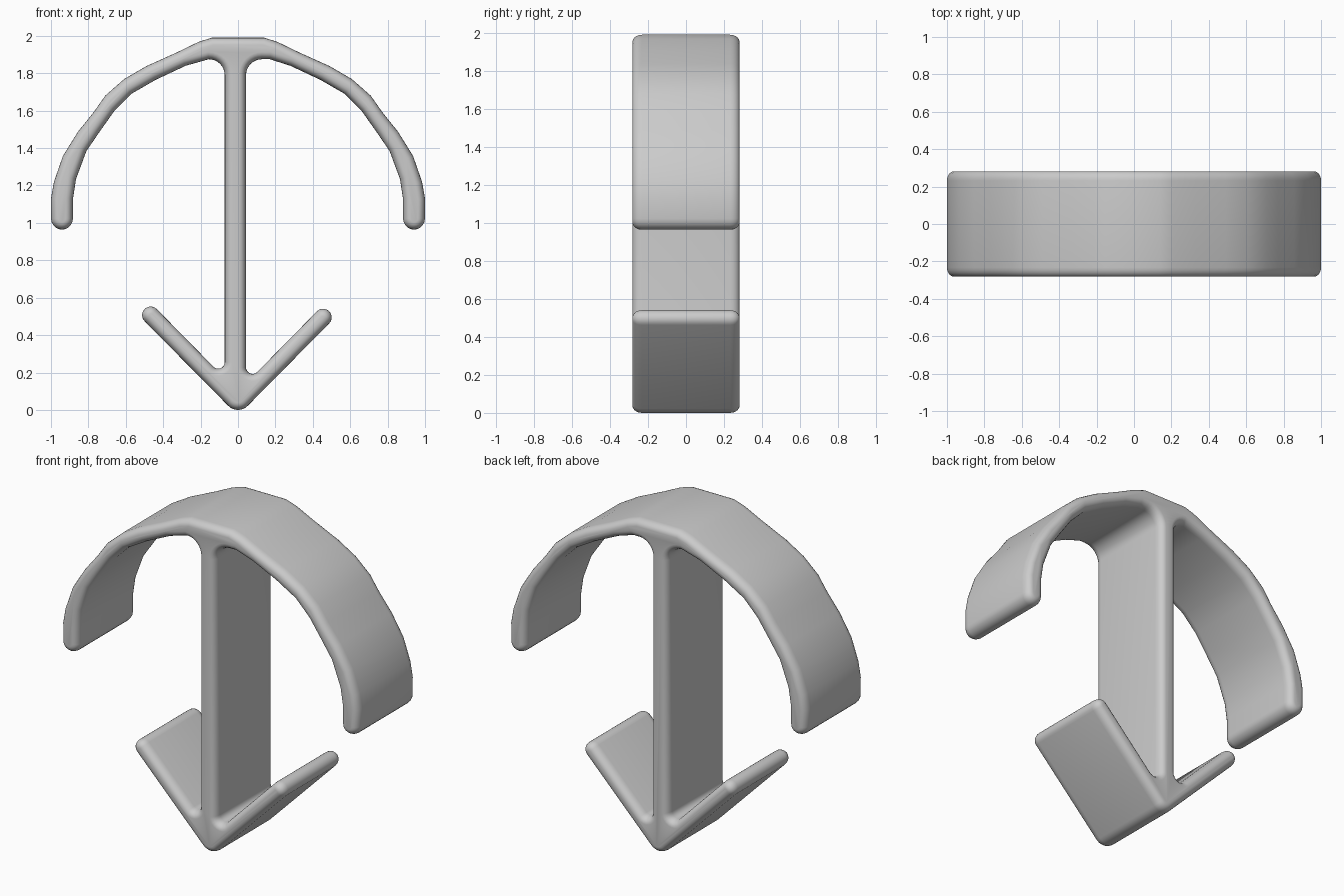
import bpy
import bmesh
import math
from mathutils import Vector

cube = bpy.data.objects.get("Cube")
if cube:
    bpy.data.objects.remove(cube, do_unlink=True)

HALF_DEPTH = 0.282   # half the plate width along y
RIM_INSET = 0.038    # rim rounding measured in the outline plane
RIM_DEPTH = 0.05     # rim rounding measured along y
RIM_STEPS = 5

# Arch edges, from the middle outwards
ARCH_INNER = [(.17, 1.875), (.28, 1.84), (.44, 1.765), (.57, 1.69), (.66, 1.6),
              (.74, 1.487), (.81, 1.385), (.866, 1.235), (.882, 1.13)]
ARCH_OUTER = [(.14, 1.99), (.21, 1.968), (.33, 1.91), (.49, 1.838), (.61, 1.768),
              (.71, 1.68), (.77, 1.594), (.856, 1.487), (.936, 1.358),
              (.984, 1.22), (1, 1.13)]


def arc(cx, cz, radius, start, end, steps):
    """Points on a circular arc, angles in degrees."""
    points = []
    for i in range(steps + 1):
        a = math.radians(start + (end - start) * i / steps)
        points.append((cx + radius * math.cos(a), cz + radius * math.sin(a)))
    return points


def half_outline(post_edge, reach):
    """Half of the silhouette on the +x side, from the bottom point to the top."""
    fillet, corner = 0.085, 0.035
    cx = post_edge + corner
    cz = cx + 0.1 + corner * math.sqrt(2)
    points = arc(0, .073, .073, -90, -45, 4)                          # bottom point
    points += arc(.455 + reach, .495 + reach, .046, -45, 135, 10)     # fluke tip
    points += arc(cx, cz, corner, 315, 180, 8)                        # fluke to post
    points += arc(post_edge + fillet, 1.79, fillet, 180, 90, 8)       # post to arch
    points += [p for p in ARCH_INNER if p[0] > post_edge + fillet + .02]
    points += arc(.941, 1.022, .058, -180, 0, 10)                     # arch tip
    points += reversed(ARCH_OUTER)
    return points


def inset(outline, amount):
    """Move a counter-clockwise outline inwards with mitred corners."""
    result = []
    count = len(outline)
    for i, p in enumerate(outline):
        before = (p - outline[i - 1]).normalized()
        after = (outline[(i + 1) % count] - p).normalized()
        n1, n2 = Vector((-before.y, before.x)), Vector((-after.y, after.x))
        normal = (n1 + n2).normalized()
        result.append(p + normal * amount / max(normal.dot(n1), 0.6))
    return result


# The post sits slightly to one side, so each half has its own post edge
right_half = half_outline(.043, 0)
left_half = [(-x, z) for x, z in half_outline(.071, .012)]
outline = [Vector(p) for p in right_half + left_half[:0:-1]]

# Rings across the depth: rounded front rim, then rounded back rim
sections = []
for i in range(RIM_STEPS + 1):
    a = math.pi / 2 * i / RIM_STEPS
    sections.append((RIM_INSET * (1 - math.sin(a)),
                     -HALF_DEPTH + RIM_DEPTH * (1 - math.cos(a))))
sections += [(amount, -y) for amount, y in reversed(sections)]

bm = bmesh.new()
rings = [[bm.verts.new((p.x, y, p.y)) for p in inset(outline, amount)]
         for amount, y in sections]
count = len(outline)
for a, b in zip(rings, rings[1:]):
    for i in range(count):
        j = (i + 1) % count
        bm.faces.new((a[i], a[j], b[j], b[i]))
bm.faces.new(rings[0])
bm.faces.new(rings[-1][::-1])
bmesh.ops.recalc_face_normals(bm, faces=bm.faces)
mesh = bpy.data.meshes.new("arrow_hook")
bm.to_mesh(mesh)
bm.free()

grey = bpy.data.materials.new("plain_grey")
grey.use_nodes = True
colour = (0.6, 0.6, 0.6, 1)
grey.diffuse_color = colour
grey.node_tree.nodes["Principled BSDF"].inputs["Base Color"].default_value = colour
mesh.materials.append(grey)

hook = bpy.data.objects.new("arrow_hook", mesh)
bpy.context.collection.objects.link(hook)
bpy.ops.object.select_all(action='DESELECT')
hook.select_set(True)
bpy.context.view_layer.objects.active = hook
bpy.ops.object.shade_smooth_by_angle(angle=math.radians(35))
